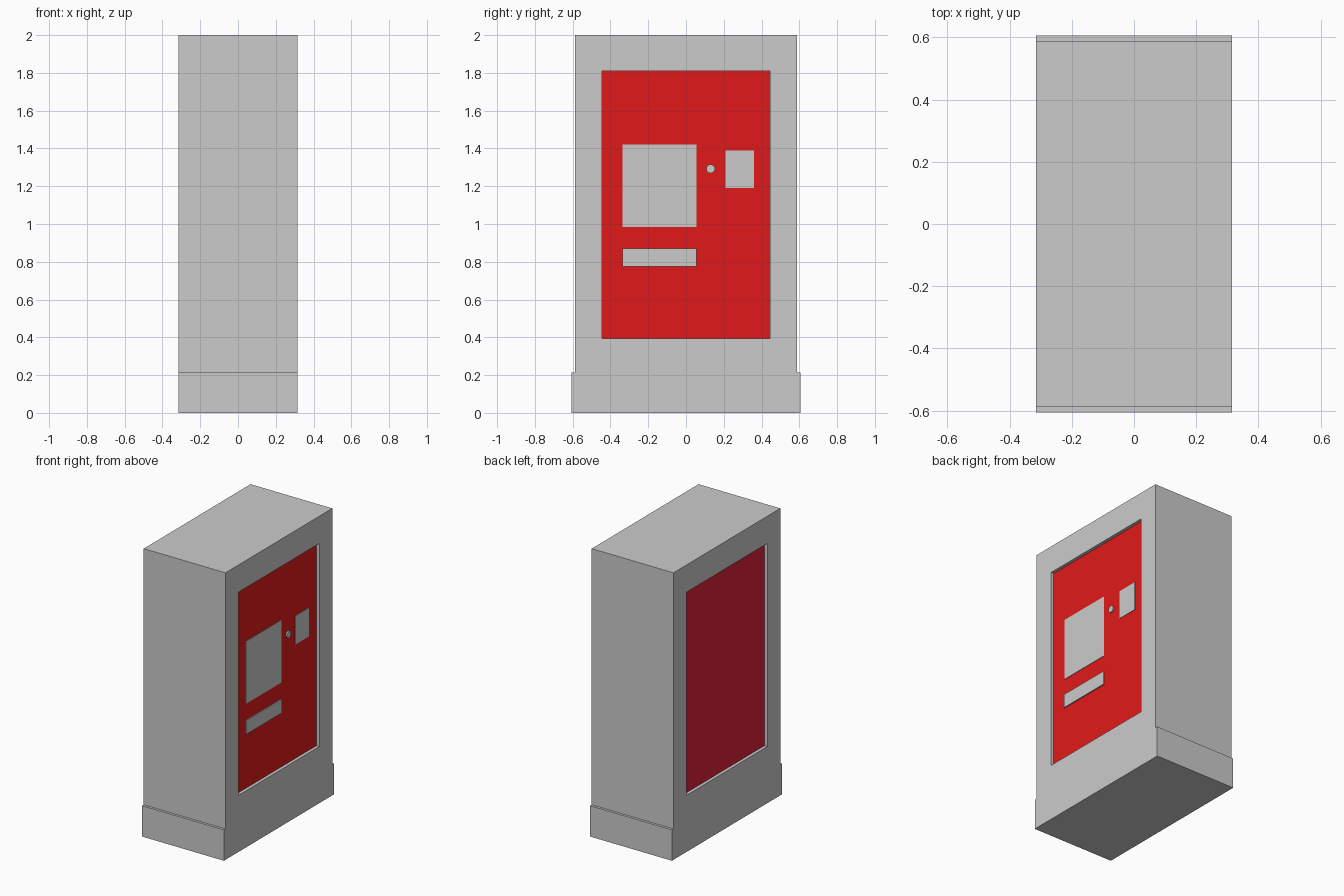
import bpy, bmesh
from mathutils import Matrix

if "Cube" in bpy.data.objects:
    bpy.data.objects.remove(bpy.data.objects["Cube"])

HX = 0.315          # half depth of the cabinet
DEPTH = 0.022       # recess depth of both panels
PANEL_Y, PANEL_Z0, PANEL_Z1 = 0.445, 0.395, 1.81
FACE = HX - DEPTH   # x position of the recessed faces


def material(name, rgb):
    m = bpy.data.materials.new(name)
    m.diffuse_color = (*rgb, 1)
    m.use_nodes = True
    m.node_tree.nodes["Principled BSDF"].inputs["Base Color"].default_value = m.diffuse_color
    return m


def finish(bm, name, mat=None):
    bmesh.ops.recalc_face_normals(bm, faces=bm.faces)
    me = bpy.data.meshes.new(name)
    bm.to_mesh(me)
    bm.free()
    if mat:
        me.materials.append(mat)
    ob = bpy.data.objects.new(name, me)
    bpy.context.collection.objects.link(ob)
    return ob


def box_bm(x, y, z):
    bm = bmesh.new()
    bmesh.ops.create_cube(bm, size=1)
    for v in bm.verts:
        v.co = [r[0] if c < 0 else r[1] for c, r in zip(v.co, (x, y, z))]
    return bm


def box(name, x, y, z, mat=None):
    return finish(box_bm(x, y, z), name, mat)


red = material("red", (0.75, 0.01, 0.01))
crimson = material("crimson", (0.72, 0.015, 0.04))
light = material("light_grey", (0.7, 0.7, 0.7))

# Plinth
box("plinth", (-HX, HX), (-0.605, 0.605), (0, 0.215))

# Cabinet with a rectangular recess in both wide sides
bm = box_bm((-HX, HX), (-0.588, 0.588), (0.215, 2.0))
bm.normal_update()
wide = [f for f in bm.faces if abs(f.normal.x) > 0.9]
bmesh.ops.inset_individual(bm, faces=wide, thickness=0.14)
for f in wide:
    for v in f.verts:
        v.co.y = PANEL_Y if v.co.y > 0 else -PANEL_Y
        v.co.z = PANEL_Z1 if v.co.z > 1.1 else PANEL_Z0
for f in bmesh.ops.extrude_discrete_faces(bm, faces=wide)["faces"]:
    for v in f.verts:
        v.co.x *= (FACE - 0.004) / HX
finish(bm, "cabinet")

# Coloured panels seated in the recesses
py, pz = (-PANEL_Y, PANEL_Y), (PANEL_Z0, PANEL_Z1)
box("control_panel", (FACE - 0.004, FACE), py, pz, red)
box("rear_panel", (-FACE, -FACE + 0.004), py, pz, crimson)

# Display, card reader and tray on the control panel
box("display", (FACE, FACE + 0.003), (-0.335, 0.055), (0.985, 1.42), light)
box("card_reader", (FACE, FACE + 0.003), (0.21, 0.36), (1.19, 1.39), light)
box("ticket_tray", (FACE, FACE + 0.008), (-0.335, 0.055), (0.775, 0.87))

# Round button
bm = bmesh.new()
bmesh.ops.create_cone(bm, cap_ends=True, segments=24, radius1=0.023, radius2=0.023,
                      depth=0.01,
                      matrix=Matrix.Translation((FACE + 0.005, 0.13, 1.292))
                      @ Matrix.Rotation(1.5707963, 4, 'Y'))
finish(bm, "button")
